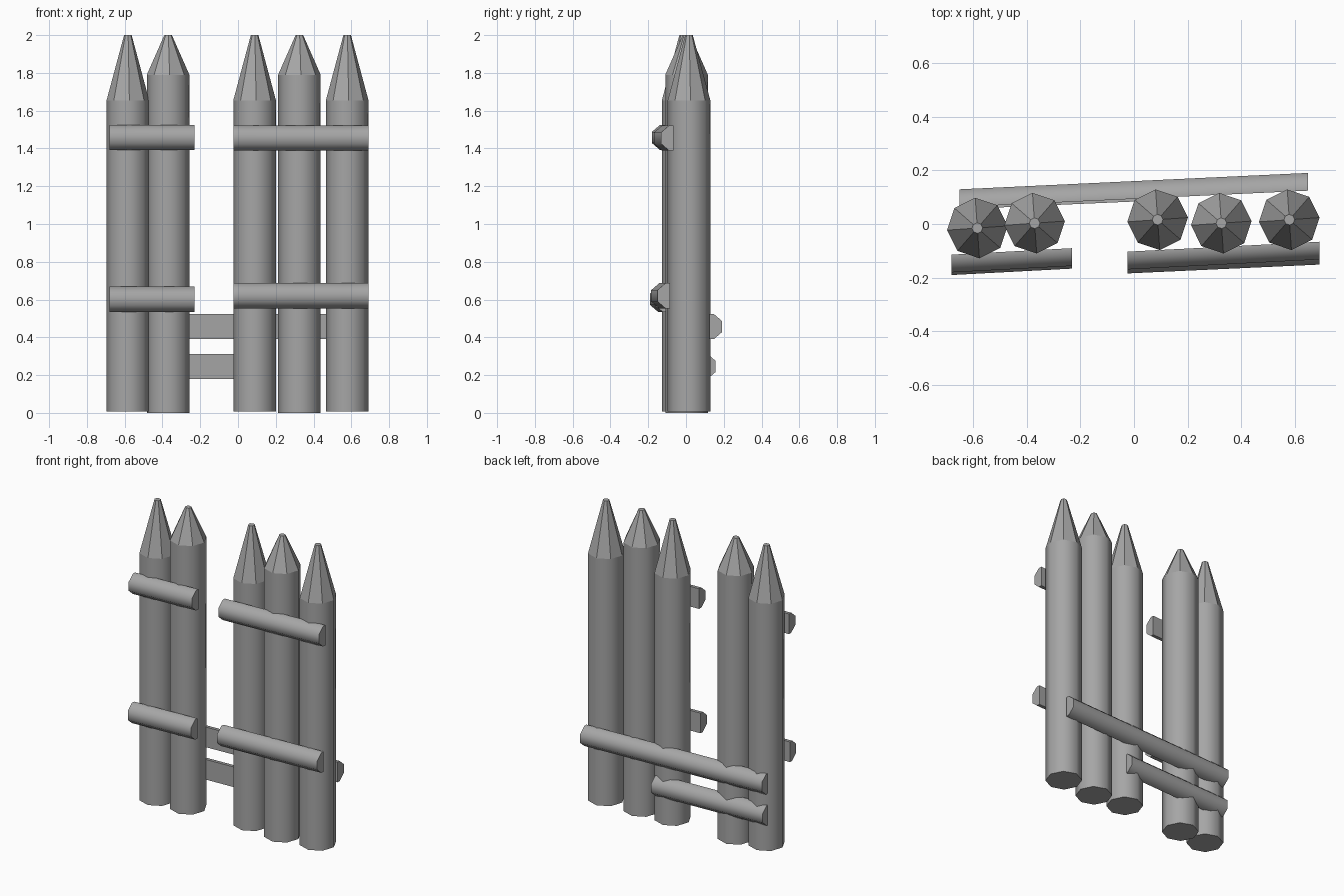
import bpy
import bmesh
from math import cos, sin, radians, pi

cube = bpy.data.objects.get("Cube")
if cube:
    bpy.data.objects.remove(cube, do_unlink=True)

# One grey for the whole fence
grey = bpy.data.materials.new("weathered_grey")
grey.use_nodes = True
colour = (0.38, 0.38, 0.38, 1)
grey.diffuse_color = colour
grey.node_tree.nodes["Principled BSDF"].inputs["Base Color"].default_value = colour


def loft(name, rings, smooth_spans):
    """Skin matching rings, cap both ends, smooth the chosen spans."""
    bm = bmesh.new()
    loops = [[bm.verts.new(p) for p in ring] for ring in rings]
    count = len(loops[0])
    for span, (a, b) in enumerate(zip(loops, loops[1:])):
        for i in range(count):
            j = (i + 1) % count
            face = bm.faces.new((a[i], a[j], b[j], b[i]))
            face.smooth = span in smooth_spans
    bm.faces.new(loops[0][::-1])
    bm.faces.new(loops[-1])
    bmesh.ops.recalc_face_normals(bm, faces=bm.faces)
    mesh = bpy.data.meshes.new(name)
    bm.to_mesh(mesh)
    bm.free()
    mesh.materials.append(grey)
    obj = bpy.data.objects.new(name, mesh)
    bpy.context.collection.objects.link(obj)
    return obj


def post(name, x, y, foot, shoulder):
    """Eight-sided stake with a faceted, blunted point."""
    def ring(r, z):
        angles = [radians(4) + i * pi / 4 for i in range(8)]
        return [(x + r * cos(a), y + r * sin(a), z) for a in angles]
    loft(name, [ring(0.113, foot), ring(0.113, shoulder), ring(0.02, 2)], {0})


def rail(name, x0, x1, y0, y1, z, side):
    """Half-round rail; y0 and y1 place its flat face, side its bulge."""
    profile = [(0, -0.067), (0.023, -0.067), (0.066, -0.03),
               (0.066, 0.03), (0.023, 0.067), (0, 0.067)]
    rings = [[(x, y + side * d, z + h) for d, h in profile]
             for x, y in ((x0, y0), (x1, y1))]
    obj = loft(name, rings, {0})
    # Keep the flat face and its two edges crisp
    for poly in obj.data.polygons:
        if poly.normal.y * side < -0.9:
            poly.use_smooth = False


# Stakes, alternating long and short points
posts = [(-0.583, -0.015, 0.008, 1.655), (-0.37, 0.003, 0, 1.79),
         (0.088, 0.016, 0.008, 1.655), (0.325, 0.003, 0, 1.79),
         (0.578, 0.016, 0.008, 1.655)]
for n, spec in enumerate(posts, 1):
    post(f"post_{n}", *spec)

# Front rails, in two short pairs with a gap
rail("front_upper_rail_right", -0.68, -0.23, -0.114, -0.09, 1.458, -1)
rail("front_lower_rail_right", -0.68, -0.23, -0.124, -0.1, 0.601, -1)
rail("front_upper_rail_left", -0.025, 0.69, -0.103, -0.066, 1.455, -1)
rail("front_lower_rail_left", -0.025, 0.69, -0.118, -0.085, 0.62, -1)

# Back rails that bridge the gap
rail("back_upper_rail", -0.65, 0.647, 0.063, 0.124, 0.457, 1)
rail("back_lower_rail", -0.65, 0.148, 0.055, 0.09, 0.246, 1)
